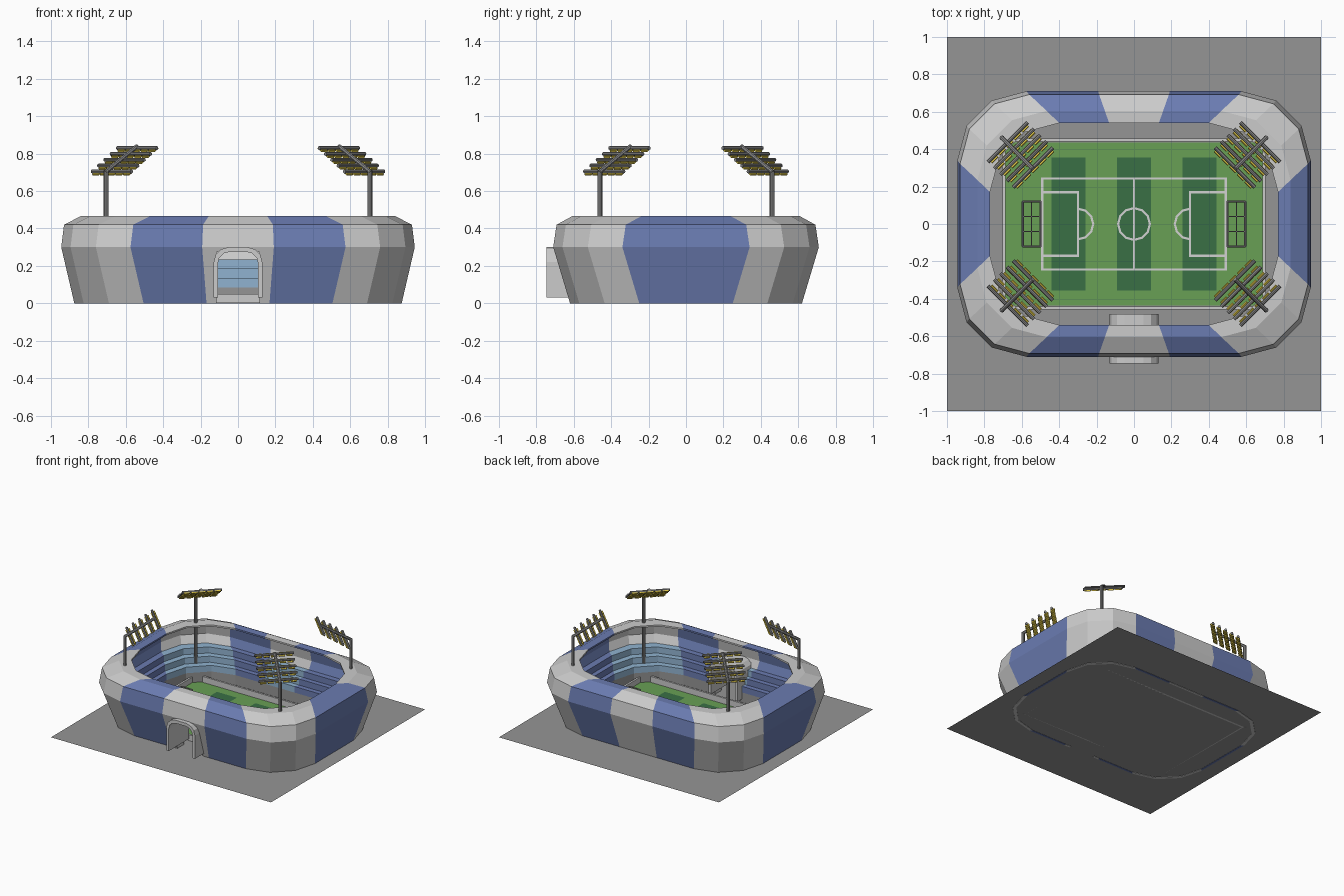
import bpy, bmesh, math
from mathutils import Vector, Matrix

if "Cube" in bpy.data.objects:
    bpy.data.objects.remove(bpy.data.objects["Cube"])

def mat(name, r, g, b):
    m = bpy.data.materials.new(name)
    m.diffuse_color = (r, g, b, 1)
    m.use_nodes = True
    m.node_tree.nodes["Principled BSDF"].inputs["Base Color"].default_value = m.diffuse_color
    return m

PALE = mat("pale grey", .60, .60, .60)
BLUE = mat("blue", .145, .20, .44)
SEAT = mat("light blue", .28, .45, .63)
GROUND = mat("ground grey", .30, .30, .30)
GRASS = mat("grass green", .14, .35, .09)
DARK = mat("dark green", .042, .16, .06)
LINE = mat("line white", .65, .65, .65)
STEEL = mat("steel grey", .26, .26, .26)
LAMP = mat("lamp yellow", .85, .66, .07)

def finish(name, bm, *mats):
    bmesh.ops.recalc_face_normals(bm, faces=bm.faces)
    me = bpy.data.meshes.new(name)
    bm.to_mesh(me)
    bm.free()
    for m in mats:
        me.materials.append(m)
    ob = bpy.data.objects.new(name, me)
    bpy.context.collection.objects.link(ob)
    return ob

def box(bm, x0, x1, y0, y1, z0, z1):
    mx = Matrix.LocRotScale(Vector(((x0+x1)/2, (y0+y1)/2, (z0+z1)/2)), None,
                            Vector((x1-x0, y1-y0, z1-z0)))
    bmesh.ops.create_cube(bm, size=1, matrix=mx)

def tube(bm, a, b, r, sides=8):
    a, b = Vector(a), Vector(b)
    d = b - a
    mx = Matrix.Translation((a+b)/2) @ d.to_track_quat('Z', 'Y').to_matrix().to_4x4()
    bmesh.ops.create_cone(bm, cap_ends=True, segments=sides, radius1=r, radius2=r,
                          depth=d.length, matrix=mx)

def plate(bm, pts, z):
    bm.faces.new([bm.verts.new((x, y, z)) for x, y in pts])

def rect(bm, x0, x1, y0, y1, z):
    plate(bm, [(x0, y0), (x1, y0), (x1, y1), (x0, y1)], z)

# --- ground and pitch
bm = bmesh.new(); rect(bm, -1, 1, -1, 1, .002)
finish("ground", bm, GROUND)
bm = bmesh.new(); rect(bm, -.69, .69, -.435, .435, .005)
finish("pitch", bm, GRASS)
bm = bmesh.new()
for x in (-.35, 0, .35):
    rect(bm, x-.09, x+.09, -.355, .355, .008)
finish("mown_stripes", bm, DARK)

# --- pitch markings
bm = bmesh.new()
Z, W = .011, .006
def stroke_box(x0, x1, y0, y1):
    for y in (y0, y1):
        rect(bm, x0-W, x1+W, y-W, y+W, Z)
    for x in (x0, x1):
        rect(bm, x-W, x+W, y0+W, y1-W, Z)
def arc(cx, r, a0, a1, n):
    for i in range(n):
        t = [math.radians(a0 + (a1-a0)*k/n) for k in (i, i+1)]
        plate(bm, [(cx+q*math.cos(s), q*math.sin(s)) for q, s in
                   ((r-W, t[0]), (r+W, t[0]), (r+W, t[1]), (r-W, t[1]))], Z)
stroke_box(-.49, .49, -.243, .243)
rect(bm, -W, W, -.237, .237, Z)
stroke_box(-.49, -.30, -.17, .17)
stroke_box(.30, .49, -.17, .17)
arc(0, .085, 0, 360, 12)
arc(-.30, .082, -90, 90, 6)
arc(.30, .082, 90, 270, 6)
finish("pitch_lines", bm, LINE)

# --- low wall round the pitch
bm = bmesh.new()
for s in (-1, 1):
    box(bm, -.70, .70, s*.45-.008, s*.45+.008, .002, .05)
    box(bm, s*.695-.008, s*.695+.008, -.442, .442, .002, .05)
finish("pitch_wall", bm, PALE)

# --- goals
for s, side in ((-1, "left"), (1, "right")):
    bm = bmesh.new()
    f, b, h = s*.50, s*.595, .10
    for y in (-.12, .12):
        tube(bm, (f, y, .003), (f, y, h), .006)
        tube(bm, (b, y, .003), (b, y, h), .005)
        tube(bm, (f, y, h), (b, y, h), .005)
    for x in (f, b):
        tube(bm, (x, -.12, h), (x, .12, h), .006)
    tube(bm, ((f+b)/2, -.12, h), ((f+b)/2, .12, h), .003)
    for y in (-.04, .04):
        tube(bm, (f, y, h), (b, y, h), .003)
        tube(bm, (b, y, .003), (b, y, h), .003)
    finish(side + "_goal", bm, STEEL)

# --- stadium shell: profile (half x, half y, z) swept round a rounded rectangle
R = .37
profile = [(.875, .62, 0), (.945, .71, .30), (.93, .692, .42), (.837, .605, .468),
           (.77, .54, .468), (.77, .54, .455), (.83, .598, .452), (.91, .672, .41),
           (.925, .69, .30), (.905, .667, .235),
           (.85, .62, .235), (.85, .62, .185), (.81, .58, .185), (.81, .58, .135),
           (.77, .54, .135), (.77, .54, .085), (.77, .54, .004), (.857, .602, .004),
           (.857, .602, 0)]
BANDS = "BWB" "WWW" "B" "WWW" "BWB" "WWW" "B" "WWW"

def ring(hx, hy, z):
    cx, cy = hx-R, hy-R
    pts = []
    for sx, sy, a0 in ((1, -1, -90), (1, 1, 0), (-1, 1, 90), (-1, -1, 180)):
        if sx * sy < 0:  # long side split in three before this corner
            pts += [(sx*k*cx/3, sy*hy, z) for k in (-1, 1)]
        for a in (0, 30, 60, 90):
            t = math.radians(a0 + a)
            pts.append((sx*cx + R*math.cos(t), sy*cy + R*math.sin(t), z))
    return pts[-1:] + pts[:-1]

bm = bmesh.new()
rings = [[bm.verts.new(p) for p in ring(*q)] for q in profile]
n = len(BANDS)
for j in range(len(profile)):
    k = (j+1) % len(profile)
    for i in range(n):
        f = bm.faces.new((rings[j][i], rings[j][(i+1) % n], rings[k][(i+1) % n], rings[k][i]))
        f.material_index = 1 if BANDS[i] == "B" else 0
        if 9 <= j < 15 and BANDS[i] == "W":
            f.material_index = 2   # seating steps
        if j == 15:
            f.material_index = 3   # foot wall
shell = finish("stadium_shell", bm, PALE, BLUE, SEAT, GROUND)

# cut the entrance passage
bm = bmesh.new(); box(bm, -.115, .115, -.8, -.45, -.05, .275)
cutter = finish("passage_cutter", bm)
cutter.hide_render = True
mod = shell.modifiers.new("passage", 'BOOLEAN')
mod.operation, mod.solver, mod.object = 'DIFFERENCE', 'EXACT', cutter
bpy.context.view_layer.objects.active = shell
bpy.ops.object.modifier_apply(modifier=mod.name)
bpy.data.objects.remove(cutter)

# --- entrance arch
def arch(hw, top, r):
    right = [(hw, .03)] + [(hw-r+r*math.cos(math.radians(a)), top-r+r*math.sin(math.radians(a)))
                           for a in (0, 30, 60, 90)]
    return right + [(-x, z) for x, z in reversed(right)]
bm = bmesh.new()
outer, inner = arch(.13, .30, .08), arch(.108, .275, .062)
loops = [[bm.verts.new((x, y, z)) for x, z in pts]
         for pts, y in ((outer, -.745), (inner, -.745), (inner, -.48), (outer, -.48))]
for a in range(4):
    p, q = loops[a], loops[(a+1) % 4]
    for i in range(len(p)-1):
        bm.faces.new((p[i], p[i+1], q[i+1], q[i]))
for e in (0, -1):
    bm.faces.new([l[e] for l in loops])
finish("entrance_arch", bm, PALE)

# --- corner floodlights
for sx, sy, name in ((-1, -1, "front_left"), (1, -1, "front_right"),
                     (-1, 1, "back_left"), (1, 1, "back_right")):
    out = Vector((sx, sy, 0)).normalized()
    along = Vector((-sy, sx, 0)).normalized()
    low, high = Vector((sx*.672, sy*.435, .70)), Vector((sx*.537, sy*.30, .825))
    slope = (high - low).normalized()
    up = along.cross(slope)
    if up.z < 0:
        up.negate()
    bm = bmesh.new()
    top = Vector((sx*.705, sy*.46, .705))
    tube(bm, (top.x, top.y, .002), top, .013)
    tube(bm, top - slope*.008, (sx*.54, sy*.295, .84), .012)
    lm = bmesh.new()
    frame = Matrix((along, slope, up)).transposed().to_4x4()
    for r in range(5):
        c = low.lerp(high, r/4)
        tube(bm, c - along*.15 + up*.006, c + along*.15 + up*.006, .010)
        for k in range(-2, 3):
            mx = Matrix.Translation(c + along*k*.058 - up*.004) @ frame
            bmesh.ops.create_cube(lm, size=1, matrix=mx @ Matrix.Diagonal((.046, .034, .009, 1)))
    finish(name + "_light_mast", bm, STEEL)
    finish(name + "_lamps", lm, LAMP)
